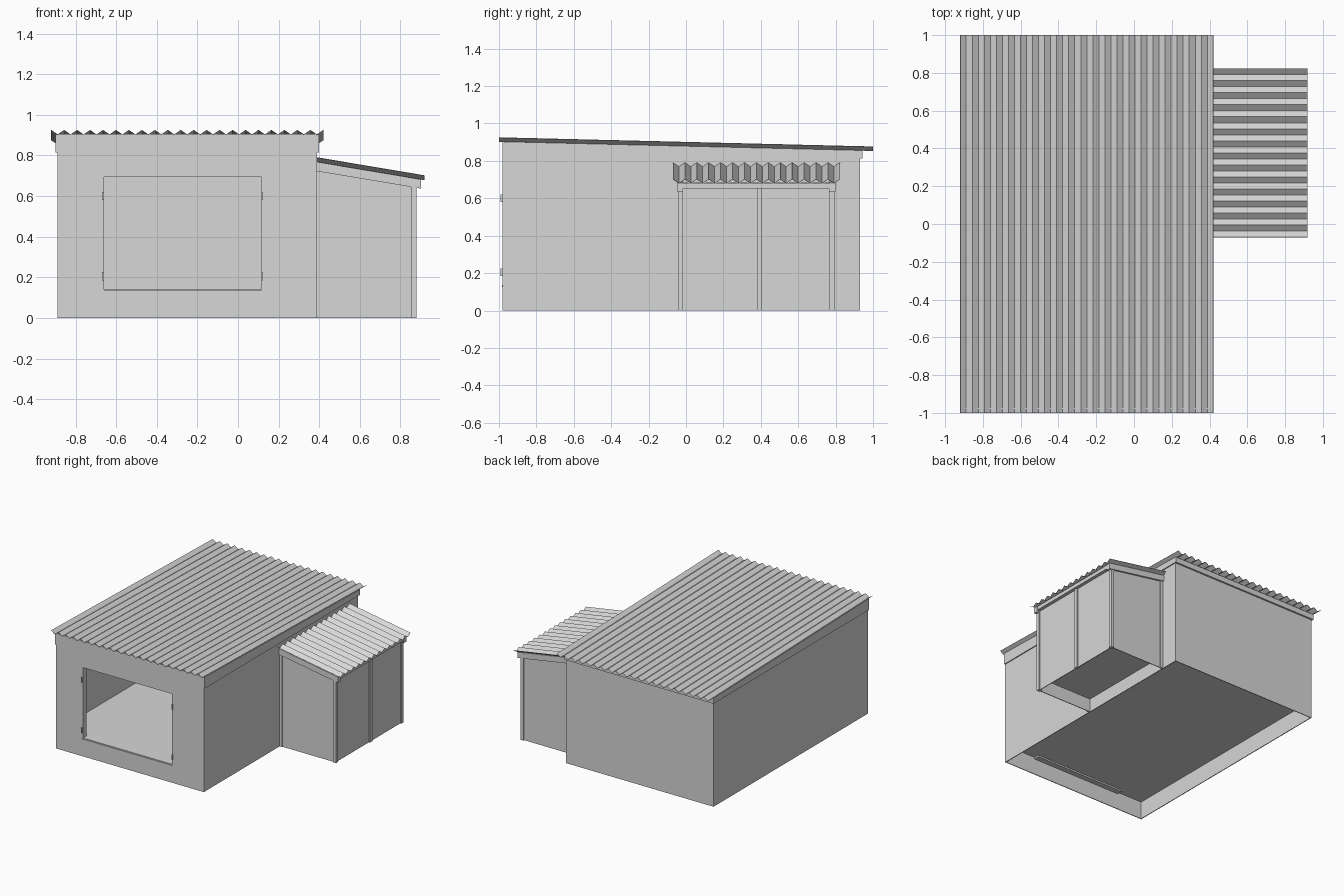
import bpy, bmesh
from mathutils import Vector

cube = bpy.data.objects.get("Cube")
if cube:
    bpy.data.objects.remove(cube, do_unlink=True)

GREY = (0.68, 0.68, 0.68, 1)
grey = bpy.data.materials.new("plain grey")
grey.diffuse_color = GREY
grey.use_nodes = True
grey.node_tree.nodes["Principled BSDF"].inputs["Base Color"].default_value = GREY


def add_object(name, bm):
    bmesh.ops.recalc_face_normals(bm, faces=bm.faces)
    me = bpy.data.meshes.new(name)
    bm.to_mesh(me)
    bm.free()
    me.materials.append(grey)
    ob = bpy.data.objects.new(name, me)
    bpy.context.collection.objects.link(ob)
    return ob


def prisms(name, polys, vec):
    """Extrude each flat polygon along vec; all of them form one object."""
    bm = bmesh.new()
    for poly in polys:
        face = bm.faces.new([bm.verts.new(p) for p in poly])
        ext = bmesh.ops.extrude_face_region(bm, geom=[face], use_keep_orig=True)
        moved = [g for g in ext["geom"] if isinstance(g, bmesh.types.BMVert)]
        bmesh.ops.translate(bm, verts=moved, vec=Vector(vec))
    return add_object(name, bm)


def box(name, x0, x1, y0, y1, z0, z1):
    return prisms(name, [[(x0, y0, z0), (x1, y0, z0), (x1, y1, z0), (x0, y1, z0)]],
                  (0, 0, z1 - z0))


def corrugated(name, start, across, along, waves, amp):
    """Zigzag sheet with a ridge at both ends; ridges run along."""
    start, across, along = Vector(start), Vector(across), Vector(along)
    bm = bmesh.new()
    rows = []
    for i in range(2 * waves + 1):
        p = start + across * (i / (2 * waves)) + Vector((0, 0, amp * ((i + 1) % 2)))
        rows.append((bm.verts.new(p), bm.verts.new(p + along)))
    for a, b in zip(rows, rows[1:]):
        bm.faces.new((a[0], b[0], b[1], a[1]))
    ob = add_object(name, bm)
    sheet = ob.modifiers.new("sheet", "SOLIDIFY")
    sheet.thickness = 0.002
    sheet.offset = 0


# Main shed dimensions
L, R, F, B = -0.89, 0.39, -0.98, 0.93
T = 0.006


def roof_z(y):
    return 0.903 - (y + 1) * 0.0245


# Main walls, with a wide opening in the front
ox0, ox1, oz0, oz1 = -0.665, 0.12, 0.125, 0.70
top = roof_z(F) + 0.004


def front_rect(x0, x1, z0, z1):
    return [(x0, F, z0), (x1, F, z0), (x1, F, z1), (x0, F, z1)]


prisms("front_wall", [front_rect(L, ox0, 0, top), front_rect(ox1, R, 0, top),
                      front_rect(ox0, ox1, 0, oz0), front_rect(ox0, ox1, oz1, top)], (0, T, 0))
prisms("back_wall", [[(L, B, 0), (R, B, 0), (R, B, roof_z(B)), (L, B, roof_z(B))]], (0, -T, 0))
for name, x, d in (("left_side_wall", R, -T), ("right_side_wall", L, T)):
    prisms(name, [[(x, F, 0), (x, B, 0), (x, B, roof_z(B)), (x, F, roof_z(F))]], (d, 0, 0))
box("main_floor", L + T, R - T, F + T, B - T, 0.138, 0.141)

# Opening lining and hinges
D = 0.05
box("opening_sill", ox0, ox1, F - 0.003, F + D, oz0, oz0 + 0.012)
box("opening_head", ox0, ox1, F + 0.001, F + D, oz1 - 0.005, oz1)
for side, x, d in (("right", ox0, 1), ("left", ox1, -1)):
    a, b = sorted((x, x + 0.005 * d))
    box(side + "_jamb", a, b, F + 0.001, F + D, oz0, oz1)
    for level, z in (("lower", 0.205), ("upper", 0.60)):
        box(f"{side}_{level}_hinge", x - 0.004, x + 0.004, F - 0.011, F, z - 0.02, z + 0.02)

# Fascia boards under the main roof
zf = 0.814
for name, x, d in (("left_fascia", R, 0.008), ("right_fascia", L, -0.008)):
    prisms(name, [[(x, F, zf), (x, B + 0.014, zf), (x, B + 0.014, roof_z(B)),
                   (x, F, roof_z(F))]], (d, 0, 0))
box("back_fascia", L - 0.008, R + 0.008, B, B + 0.014, zf, roof_z(B))
box("front_fascia", L - 0.008, R + 0.008, F - 0.002, F, zf, roof_z(F))

# Main corrugated roof
corrugated("main_roof", (-0.92, -1, roof_z(-1)), (1.34, 0, 0), (0, 2, -0.049), 21, 0.022)

# Side annex
AX, AF, AB = 0.87, -0.035, 0.785


def annex_z(x):
    return 0.768 - (x - R) * 0.168


for name, y, d in (("annex_front_wall", AF, T), ("annex_back_wall", AB, -T)):
    prisms(name, [[(R, y, 0), (AX, y, 0), (AX, y, annex_z(AX)), (R, y, annex_z(R))]], (0, d, 0))
box("annex_side_wall", AX - T, AX, AF, AB, 0, annex_z(AX))
box("annex_floor", R, AX - T, AF + T, AB - T, 0.105, 0.108)

# Annex posts
for i, y in enumerate((-0.03, 0.393, 0.78)):
    box(f"annex_post_{i + 1}", 0.853, 0.88, y - 0.014, y + 0.014, 0, 0.66)
for name, y in (("front", AF - 0.006), ("back", AB - 0.004)):
    box(f"annex_{name}_wall_post", R, R + 0.022, y, y + 0.01, 0, 0.72)

# Annex fascia: sloping boards on the ends, level beam along the side
for name, y, d in (("annex_front_fascia", AF + 0.02, -0.034), ("annex_back_fascia", AB - 0.02, 0.034)):
    prisms(name, [[(R, y, 0.722), (0.9, y, 0.637), (0.9, y, annex_z(0.9)),
                   (R, y, annex_z(R))]], (0, d, 0))
box("annex_side_beam", AX, 0.896, AF, AB, 0.653, annex_z(0.9))

# Annex corrugated roof
corrugated("annex_roof", (0.385, -0.07, annex_z(0.385)), (0, 0.893, 0),
           (0.533, 0, -0.0895), 14, 0.022)
